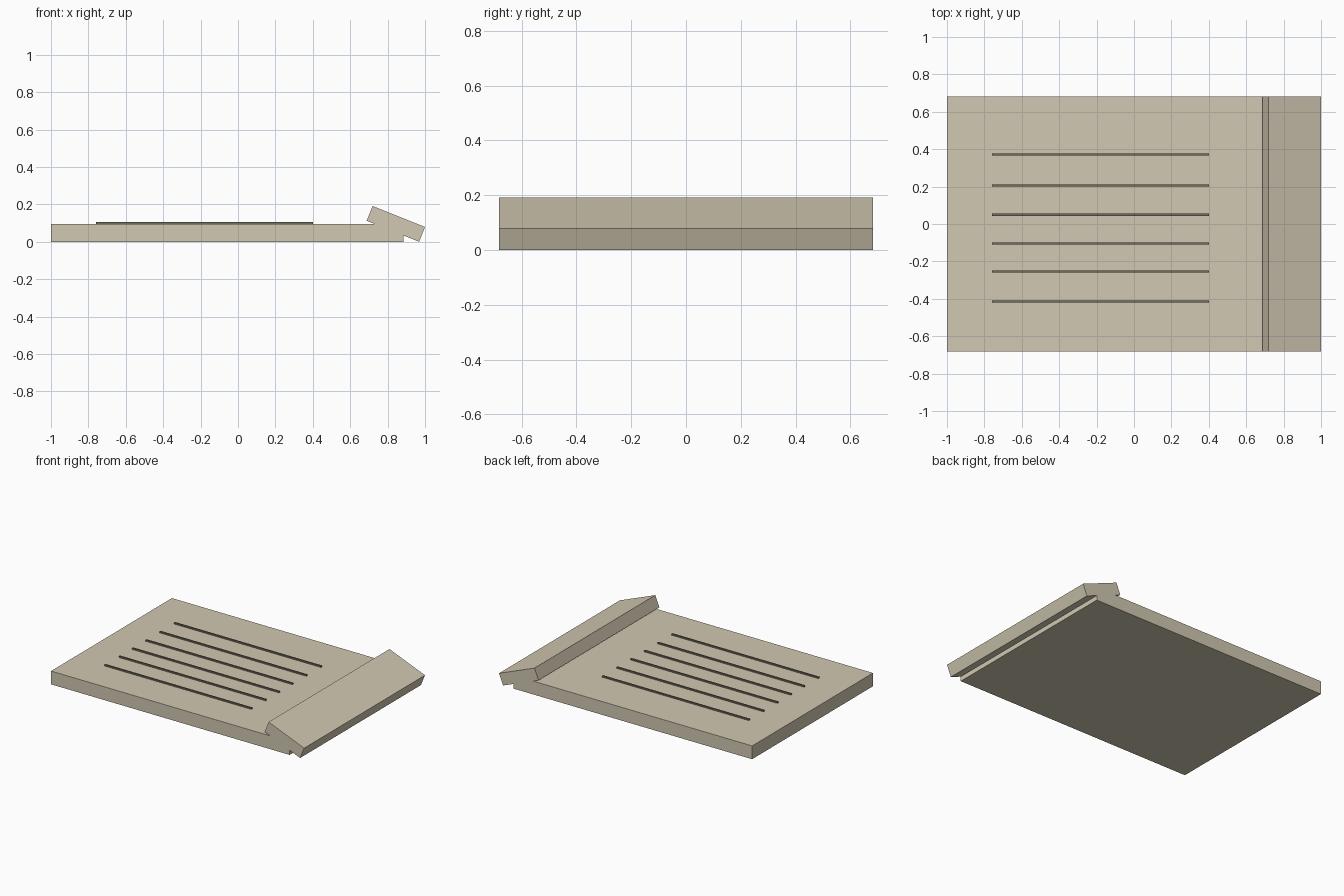
import bpy
import math

old = bpy.data.objects.get("Cube")
if old:
    bpy.data.objects.remove(old, do_unlink=True)

HALF_DEPTH = 0.682
SLAB_TOP = 0.095


def make_material(name, color):
    mat = bpy.data.materials.new(name)
    mat.use_nodes = True
    mat.diffuse_color = color
    mat.node_tree.nodes["Principled BSDF"].inputs["Base Color"].default_value = color
    return mat


stone = make_material("warm_stone", (0.64, 0.58, 0.445, 1))
dark = make_material("dark_olive", (0.17, 0.155, 0.11, 1))


def box(name, center, size, material, tilt=0.0):
    """Flat-sided box, optionally tilted about the y axis."""
    bpy.ops.mesh.primitive_cube_add(size=1, location=center, rotation=(0, tilt, 0))
    obj = bpy.context.object
    obj.name = name
    obj.scale = size
    obj.data.materials.append(material)
    return obj


# Main slab
left, right = -1.0, 0.885
box("base_slab", ((left + right) / 2, 0, SLAB_TOP / 2),
    (right - left, HALF_DEPTH * 2, SLAB_TOP), stone)

# Tilted lip that drops over the end of the slab
box("sloped_lip", (0.844, 0, 0.0956), (0.302, HALF_DEPTH * 2, 0.085), stone,
    math.radians(21.8))

# Dark raised ribs on the top face
for i, y in enumerate((-0.414, -0.254, -0.104, 0.049, 0.206, 0.371)):
    box(f"rib_{i + 1}", (-0.18, y, SLAB_TOP), (1.16, 0.012, 0.02), dark)
